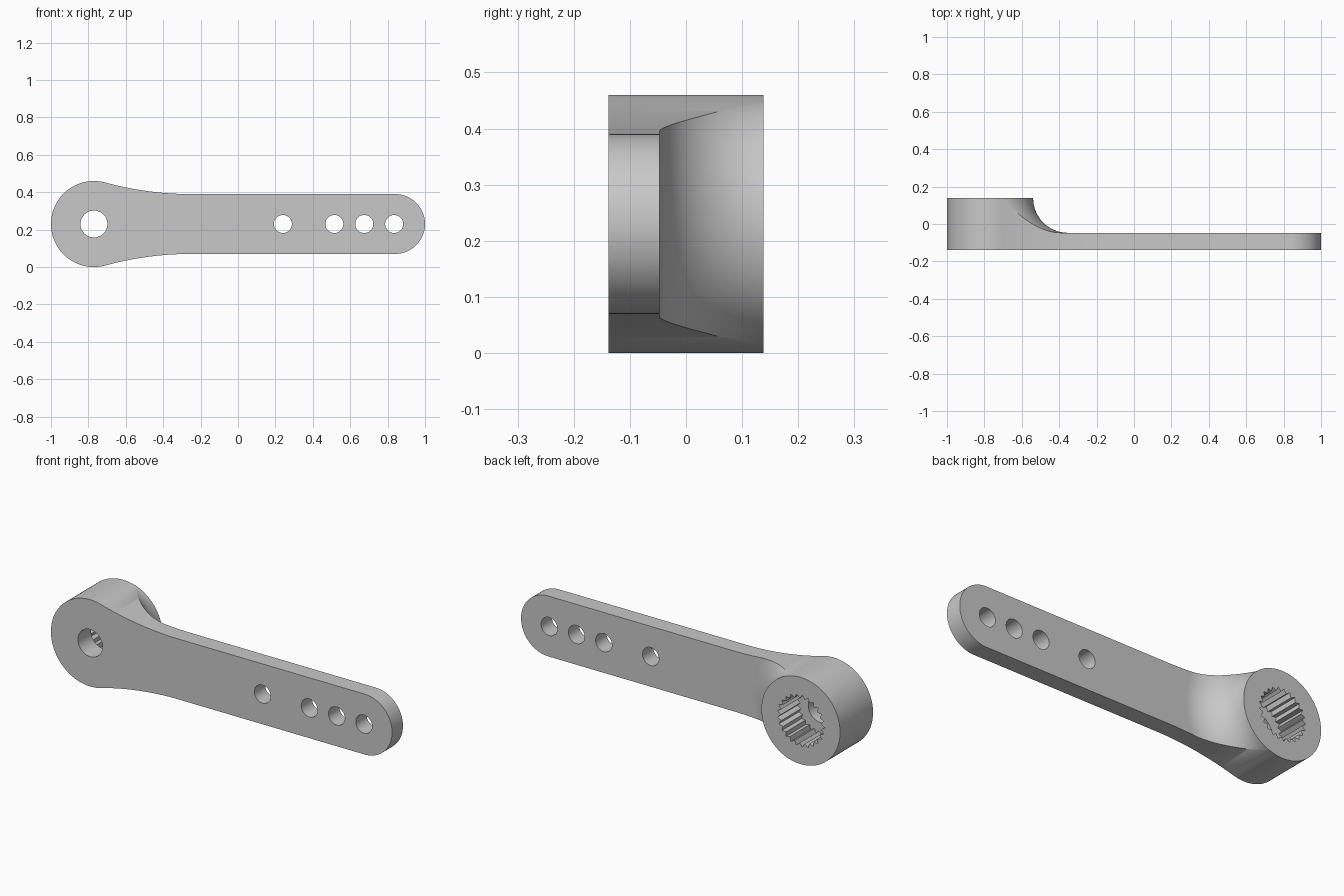
import bpy
import bmesh
from math import sin, cos, pi, atan2, hypot

if "Cube" in bpy.data.objects:
    bpy.data.objects.remove(bpy.data.objects["Cube"])

HUB_X, MID_Z, HUB_R = -0.77, 0.23, 0.23
FRONT, BACK, ARM_BACK = -0.138, 0.138, -0.047
ARM_R, TIP_X = 0.16, 0.84
NECK_X = -0.25            # where the flare meets the straight arm

grey = bpy.data.materials.new("grey plastic")
grey.use_nodes = True
COLOUR = (0.58, 0.58, 0.58, 1)
grey.diffuse_color = COLOUR
grey.node_tree.nodes["Principled BSDF"].inputs["Base Color"].default_value = COLOUR


def arc(cx, cz, r, a0, a1, n):
    angles = [a0 + (a1 - a0) * i / n for i in range(n + 1)]
    return [(cx + r * cos(a), cz + r * sin(a)) for a in angles]


def make_object(name, bm):
    bmesh.ops.recalc_face_normals(bm, faces=bm.faces)
    mesh = bpy.data.meshes.new(name)
    bm.to_mesh(mesh)
    bm.free()
    mesh.materials.append(grey)
    obj = bpy.data.objects.new(name, mesh)
    bpy.context.collection.objects.link(obj)
    return obj


def prism(name, points, y0, y1):
    """Extrude a closed x-z outline from y0 to y1."""
    bm = bmesh.new()
    face = bm.faces.new([bm.verts.new((x, y0, z)) for x, z in points])
    side = bmesh.ops.extrude_face_region(bm, geom=[face])["geom"]
    moved = [v for v in side if isinstance(v, bmesh.types.BMVert)]
    bmesh.ops.translate(bm, verts=moved, vec=(0, y1 - y0, 0))
    return make_object(name, bm)


def lathe(name, profile, steps):
    """Spin an (r, y) profile about the hub axis and cap both ends."""
    bm = bmesh.new()
    rings = []
    for r, y in profile:
        rings.append([bm.verts.new((HUB_X + r * cos(2 * pi * i / steps), y,
                                    MID_Z + r * sin(2 * pi * i / steps)))
                      for i in range(steps)])
    for a, b in zip(rings, rings[1:]):
        for i in range(steps):
            j = (i + 1) % steps
            bm.faces.new((a[i], a[j], b[j], b[i]))
    bm.faces.new(rings[0])
    bm.faces.new(rings[-1])
    return make_object(name, bm)


def boolean(target, tool, operation):
    mod = target.modifiers.new(operation.title(), 'BOOLEAN')
    mod.operation = operation
    mod.solver = 'EXACT'
    mod.object = tool
    bpy.context.view_layer.objects.active = target
    bpy.ops.object.modifier_apply(modifier=mod.name)
    bpy.data.objects.remove(tool)


# Arm outline: hub arc, flare tangent to hub and arm, rounded tip
dx = NECK_X - HUB_X
flare_r = (dx**2 + ARM_R**2 - HUB_R**2) / (2 * (HUB_R - ARM_R))
touch = atan2(ARM_R + flare_r, dx)
upper = arc(HUB_X, MID_Z, HUB_R, pi, touch, 44)
upper += arc(NECK_X, MID_Z + ARM_R + flare_r, flare_r, pi + touch, 1.5 * pi, 24)[1:]
upper += arc(TIP_X, MID_Z, ARM_R, pi / 2, 0, 32)
lower = [(x, 2 * MID_Z - z) for x, z in reversed(upper[1:-1])]
horn = prism("servo_arm", upper + lower, FRONT, BACK)

# Round fillet between hub and thin arm, swept around the hub axis
fillet_r = BACK - ARM_BACK
inner = HUB_R + 0.001
profile = [(inner, BACK + 0.1)]
profile += arc(inner + fillet_r, BACK, fillet_r, pi, 1.5 * pi, 24)
profile += [(inner + fillet_r + 0.01, ARM_BACK), (2.4, ARM_BACK), (2.4, FRONT - 0.1)]
boolean(horn, lathe("fillet_form", profile, 144), 'INTERSECT')

# Toothed socket in the back of the hub
TEETH = 25
socket = []
for i in range(2 * TEETH):
    r = 0.138 if i % 2 else 0.119
    a = pi * i / TEETH
    socket.append((HUB_X + r * cos(a), MID_Z + r * sin(a)))
boolean(horn, prism("socket_cutter", socket, BACK - 0.165, BACK + 0.1), 'DIFFERENCE')

# Screw bore through the hub and four linkage holes along the arm
for x, r in ((HUB_X, 0.072), (0.24, 0.048), (0.515, 0.048), (0.675, 0.048), (0.835, 0.048)):
    circle = arc(x, MID_Z, r, 0, 2 * pi, 48)[:-1]
    boolean(horn, prism("hole_cutter", circle, FRONT - 0.1, BACK + 0.1), 'DIFFERENCE')

bpy.ops.object.select_all(action='DESELECT')
horn.select_set(True)
bpy.context.view_layer.objects.active = horn
bpy.ops.object.shade_smooth_by_angle(angle=pi / 6)
